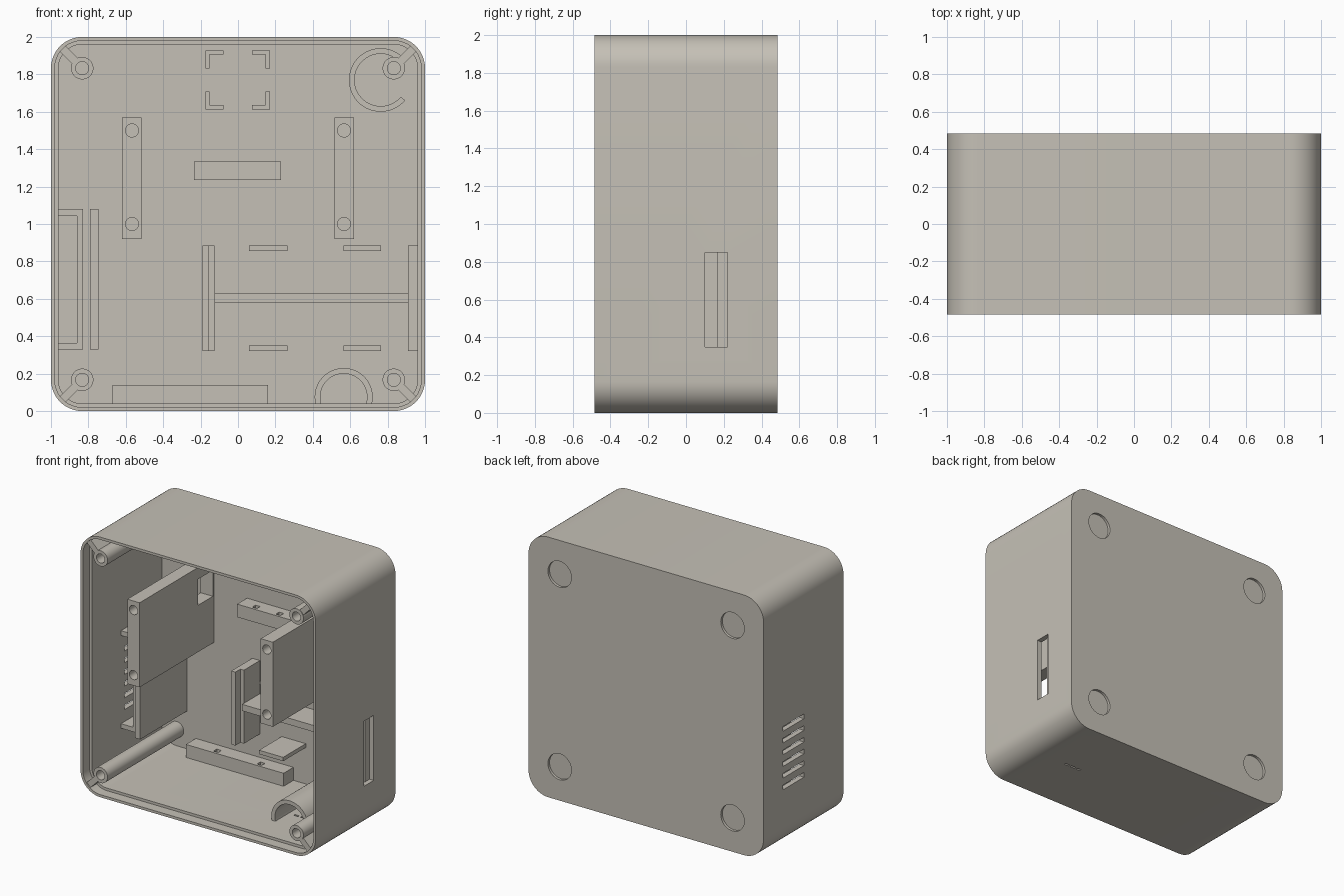
import bpy, bmesh
from math import cos, sin, pi, radians, atan2
from mathutils import Vector, Matrix

cube = bpy.data.objects.get("Cube")
if cube:
    bpy.data.objects.remove(cube, do_unlink=True)

mat = bpy.data.materials.new("warm_grey_plastic")
mat.use_nodes = True
COLOR = (0.56, 0.53, 0.47, 1)
mat.diffuse_color = COLOR
for node in mat.node_tree.nodes:
    if node.type == 'BSDF_PRINCIPLED':
        node.inputs["Base Color"].default_value = COLOR

FRONT, BACK, FLOOR = -0.485, 0.485, 0.445   # outer faces and cavity floor
ROOT = FLOOR + 0.01                         # parts sink slightly into the floor


def finish(name, bm):
    bmesh.ops.recalc_face_normals(bm, faces=bm.faces[:])
    mesh = bpy.data.meshes.new(name)
    bm.to_mesh(mesh)
    bm.free()
    obj = bpy.data.objects.new(name, mesh)
    obj.data.materials.append(mat)
    bpy.context.scene.collection.objects.link(obj)
    return obj


def prism(name, points, y0, y1):
    """Extrude an (x, z) outline from y0 to y1."""
    bm = bmesh.new()
    face = bm.faces.new([bm.verts.new((x, y0, z)) for x, z in points])
    ext = bmesh.ops.extrude_face_region(bm, geom=[face])
    moved = [v for v in ext["geom"] if isinstance(v, bmesh.types.BMVert)]
    bmesh.ops.translate(bm, verts=moved, vec=(0, y1 - y0, 0))
    return finish(name, bm)


def box(name, x0, x1, z0, z1, y0, y1=ROOT):
    return prism(name, [(x0, z0), (x1, z0), (x1, z1), (x0, z1)], y0, y1)


def arc(cx, cz, r, a0, a1, n):
    angles = [radians(a0 + (a1 - a0) * i / n) for i in range(n + 1)]
    return [(cx + r * cos(a), cz + r * sin(a)) for a in angles]


def disc(name, cx, cz, r, y0, y1):
    return prism(name, arc(cx, cz, r, 0, 360, 32)[:-1], y0, y1)


def ring_part(name, cx, cz, r_out, r_in, a0, a1, y0):
    outline = arc(cx, cz, r_out, a0, a1, 40) + arc(cx, cz, r_in, a1, a0, 40)
    return prism(name, outline, y0, ROOT)


def rounded(name, half, r, y0, y1):
    c = half - r
    pts = []
    for i, (sx, sz) in enumerate(((1, 1), (-1, 1), (-1, -1), (1, -1))):
        pts += arc(sx * c, 1 + sz * c, r, 90 * i, 90 * i + 90, 12)
    return prism(name, pts, y0, y1)


def cut(obj, cutters):
    for c in cutters:
        c.hide_render = True
        mod = obj.modifiers.new("cut", 'BOOLEAN')
        mod.operation, mod.solver, mod.object = 'DIFFERENCE', 'EXACT', c
    dg = bpy.context.evaluated_depsgraph_get()
    mesh = bpy.data.meshes.new_from_object(obj.evaluated_get(dg))
    obj.modifiers.clear()
    obj.data = mesh
    for c in cutters:
        bpy.data.objects.remove(c, do_unlink=True)
    return obj


# Case shell: cavity, lid rebate, foot recesses, side slot, vents, sound holes
CORNERS = [(sx, sz) for sx in (-1, 1) for sz in (-1, 1)]
shell = rounded("case_shell", 1.0, 0.167, FRONT, BACK)
cutters = [rounded("cavity", 0.96, 0.127, -0.6, FLOOR),
           rounded("rebate", 0.98, 0.147, -0.6, FRONT + 0.08),
           box("port_slot", 0.9, 1.1, 0.35, 0.85, 0.10, 0.22)]
cutters += [disc("foot_recess", 0.735 * sx, 1 + 0.74 * sz, 0.1, BACK - 0.02, 0.6)
            for sx, sz in CORNERS]
for i in range(6):
    z = 0.475 + 0.09 * i
    cutters.append(box("vent", -1.1, -0.9, z - 0.018, z + 0.018, -0.005, 0.25))
for x in (0.51, 0.565, 0.62):
    cutters.append(box("sound_hole", x - 0.018, x + 0.018, -0.1, 0.1, -0.025, -0.01))
cut(shell, cutters)

# Corner screw posts with diagonal ribs
for sx, sz in CORNERS:
    cx, cz = 0.833 * sx, 1 + 0.833 * sz
    post = disc("screw_post", cx, cz, 0.06, FRONT + 0.005, ROOT)
    cut(post, [disc("screw_hole", cx, cz, 0.035, -0.6, 0.0)])
    d = Vector((sx, sz)).normalized()
    n = Vector((-d.y, d.x)) * 0.022
    c = Vector((cx, cz))
    prism("post_rib", [c + d * 0.05 + n, c + d * 0.15 + n,
                       c + d * 0.15 - n, c + d * 0.05 - n], FRONT + 0.01, ROOT)

# Tall mounting rails with screw holes and a cable window
for side in (-1, 1):
    x = 0.567 * side
    rail = box("mounting_rail", x - 0.052, x + 0.052, 0.92, 1.57, -0.46)
    cut(rail, [disc("rail_hole", x, z, 0.035, -0.6, -0.25) for z in (1.0, 1.5)]
        + [box("cable_window", x - 0.1, x + 0.1, 1.28, 1.48, 0.25, 0.43)])

# Low bars with small tie notches
for name, x0, x1, z0, z1, notches in (
        ("centre_bar", -0.235, 0.23, 1.235, 1.335, (-0.1, 0.1)),
        ("lower_bar", -0.67, 0.16, 0.03, 0.14, (-0.43, -0.06))):
    bar = box(name, x0, x1, z0, z1, 0.325)
    cut(bar, [box("notch", x - 0.02, x + 0.02, z1 - 0.04, z1 + 0.05, 0.345, 0.385)
              for x in notches])

# Vent-side sensor bracket and divider wall
box("bracket_wall", -0.86, -0.83, 0.33, 1.08, -0.05)
box("bracket_lower_arm", -0.965, -0.86, 0.33, 0.365, -0.05)
box("bracket_upper_arm", -0.965, -0.86, 1.043, 1.08, -0.05)
box("divider_wall", -0.79, -0.745, 0.33, 1.08, -0.125)

# Board holder
box("holder_end_wall", -0.19, -0.155, 0.32, 0.885, 0.19)
box("holder_end_step", -0.155, -0.125, 0.32, 0.885, 0.25)
box("holder_rib", -0.125, 0.91, 0.58, 0.63, 0.23)
box("holder_side_post", 0.908, 0.965, 0.32, 0.885, 0.165)
for x0, x1 in ((0.06, 0.265), (0.565, 0.765)):
    for z in (0.32, 0.855):
        box("holder_tab", x0, x1, z, z + 0.03, 0.17)

# Corner brackets of the square seat
for sx, sz in CORNERS:
    ox, oz, ix, iz = 0.173 * sx, 0.158 * sz, 0.076 * sx, 0.062 * sz
    tx, tz = ox - 0.023 * sx, oz - 0.023 * sz
    outline = [(ox, oz), (ix, oz), (ix, tz), (tx, tz), (tx, iz), (ox, iz)]
    prism("seat_corner", [(x - 0.002, z + 1.77) for x, z in outline], 0.36, ROOT)

# Round holders
ring_part("speaker_arch", 0.565, 0.075, 0.155, 0.125, -16, 196, -0.18)
ring_part("round_clip", 0.763, 1.77, 0.17, 0.14, 40, 320, 0.3)

# Smooth round walls, keep edges sharp
bpy.ops.object.select_all(action='DESELECT')
for obj in bpy.context.scene.objects:
    if obj.type == 'MESH':
        obj.select_set(True)
        bpy.context.view_layer.objects.active = obj
bpy.ops.object.shade_smooth_by_angle(angle=radians(30))
